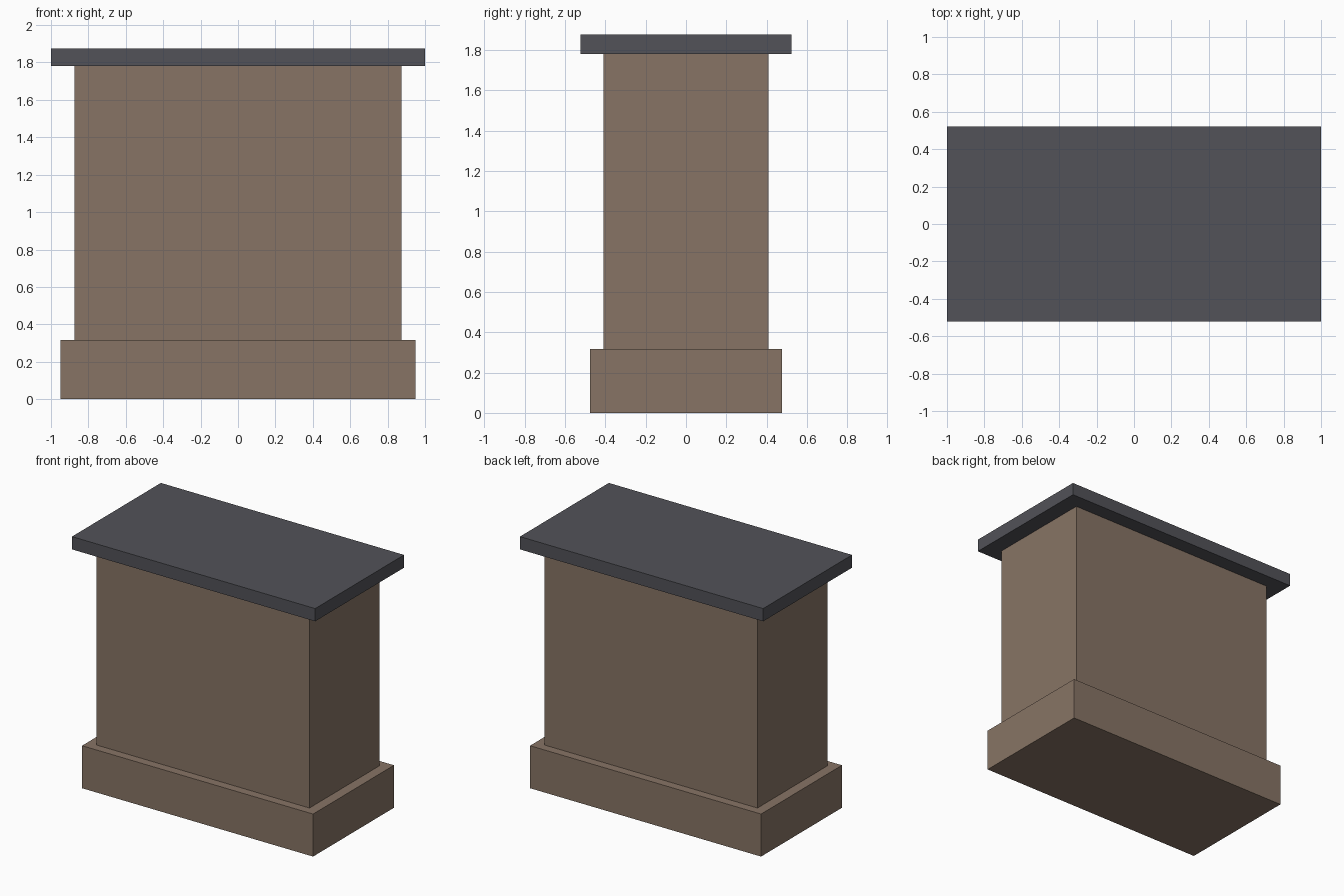
import bpy

default = bpy.data.objects.get("Cube")
if default:
    bpy.data.objects.remove(default, do_unlink=True)


def flat_material(name, rgb):
    mat = bpy.data.materials.new(name)
    mat.use_nodes = True
    colour = (*rgb, 1.0)
    mat.diffuse_color = colour
    mat.node_tree.nodes["Principled BSDF"].inputs["Base Color"].default_value = colour
    return mat


def block(name, width, depth, bottom, top, mat):
    """Box centred on the origin in plan, spanning bottom to top."""
    bpy.ops.mesh.primitive_cube_add(size=1, location=(0, 0, (bottom + top) / 2))
    obj = bpy.context.object
    obj.name = name
    obj.scale = (width, depth, top - bottom)
    bpy.ops.object.transform_apply(location=False, rotation=False, scale=True)
    obj.data.materials.append(mat)
    return obj


brown = flat_material("brown_stone", (0.245, 0.175, 0.13))
slate = flat_material("dark_slate", (0.084, 0.085, 0.098))

# Wide plinth, tall shaft and overhanging cap slab
block("plinth", 1.9, 0.95, 0.0, 0.316, brown)
block("shaft", 1.75, 0.82, 0.316, 1.78, brown)
block("cap_slab", 2.0, 1.044, 1.78, 1.875, slate)
